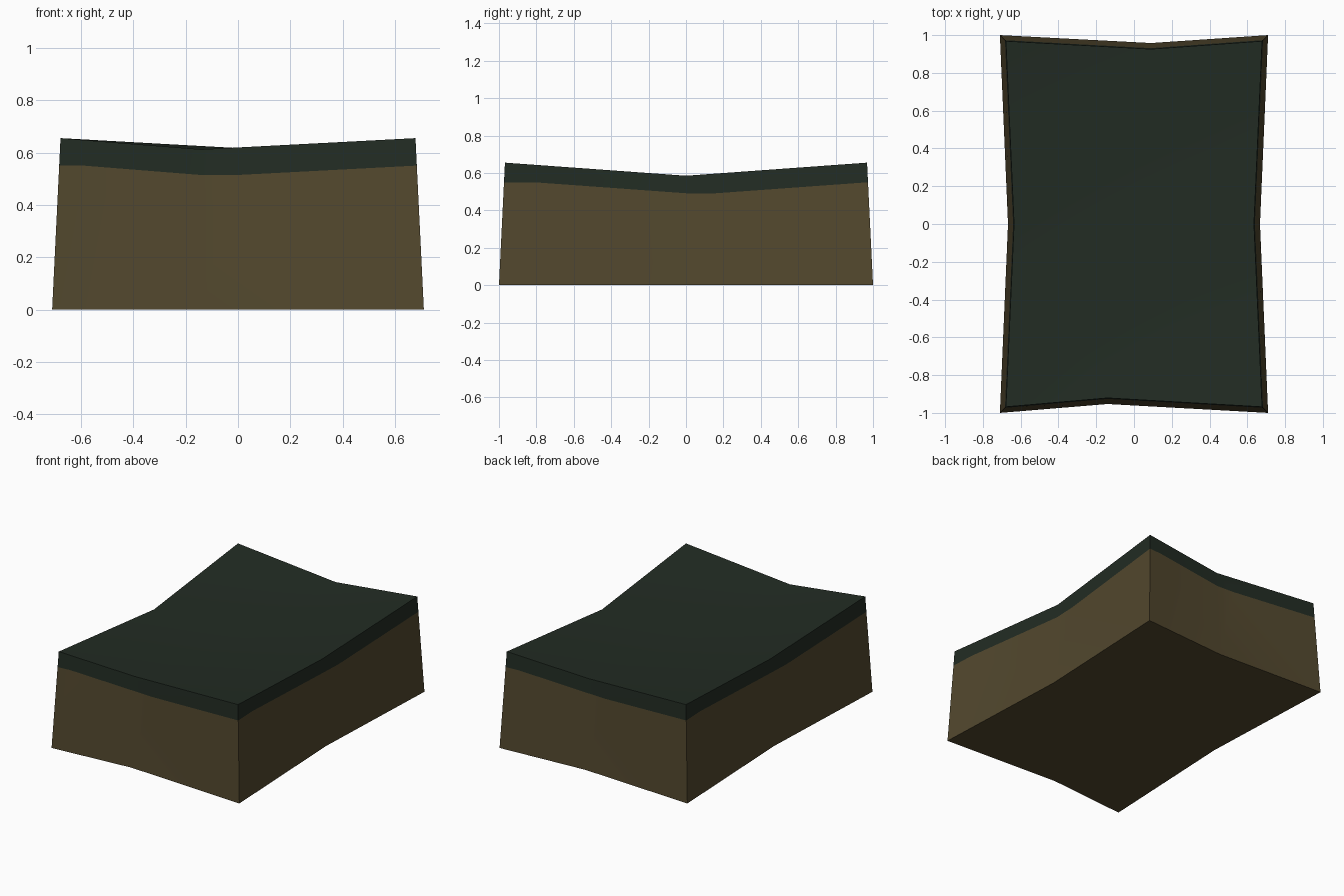
import bpy
import bmesh
import math
from mathutils import Vector

cube = bpy.data.objects.get("Cube")
if cube:
    bpy.data.objects.remove(cube)


def material(name, rgb):
    mat = bpy.data.materials.new(name)
    mat.use_nodes = True
    mat.diffuse_color = (*rgb, 1)
    mat.node_tree.nodes["Principled BSDF"].inputs["Base Color"].default_value = (*rgb, 1)
    return mat


soil = material("brown soil", (0.085, 0.064, 0.027))
grass = material("dark green grass", (0.016, 0.025, 0.017))

# Outline, counterclockwise from front left: corners and pinched side middles
foot = [(-0.71, -1), (-0.14, -0.953), (0.71, -1), (0.667, 0),
        (0.71, 1), (0.09, 0.958), (-0.71, 1), (-0.667, 0)]
heights = [0.655, 0.612, 0.655, 0.585] * 2
INSET = 0.032
BAND = 0.84   # share of the wall that is soil

bm = bmesh.new()
low, high = [], []
for (x, y), z in zip(foot, heights):
    dx = math.copysign(INSET, x) if abs(x) > 0.5 else 0
    dy = math.copysign(INSET, y) if abs(y) > 0.5 else 0
    low.append(bm.verts.new((x, y, 0)))
    high.append(bm.verts.new((x - dx, y - dy, z)))


def split(a, b):
    return bm.verts.new(a.co.lerp(b.co, BAND))


def face(verts, mat_index):
    bm.faces.new(verts).material_index = mat_index


# Walls: soil below, grass band above, with a step where each panel folds
seam = [split(a, b) for a, b in zip(low, high)]
for i in range(len(foot)):
    j = (i + 1) % len(foot)
    fold = split(low[j], high[i])
    face((low[i], low[j], fold, seam[i]), 0)
    face((low[j], seam[j], fold), 0)
    face((seam[i], fold, high[i]), 1)
    face((fold, seam[j], high[j], high[i]), 1)

# Underside and sagging top
face(low[::-1], 0)
centre = bm.verts.new(Vector((0, 0, 0.548)))
for i in range(0, len(foot), 2):
    face((high[i - 1], high[i], high[i + 1], centre), 1)

bm.normal_update()
mesh = bpy.data.meshes.new("ground_block")
bm.to_mesh(mesh)
bm.free()
mesh.materials.append(soil)
mesh.materials.append(grass)
block = bpy.data.objects.new("ground_block", mesh)
bpy.context.collection.objects.link(block)

# Soft shading across the gentle folds, crisp rim and corners
bpy.context.view_layer.objects.active = block
block.select_set(True)
bpy.ops.object.shade_smooth_by_angle(angle=math.radians(30))
